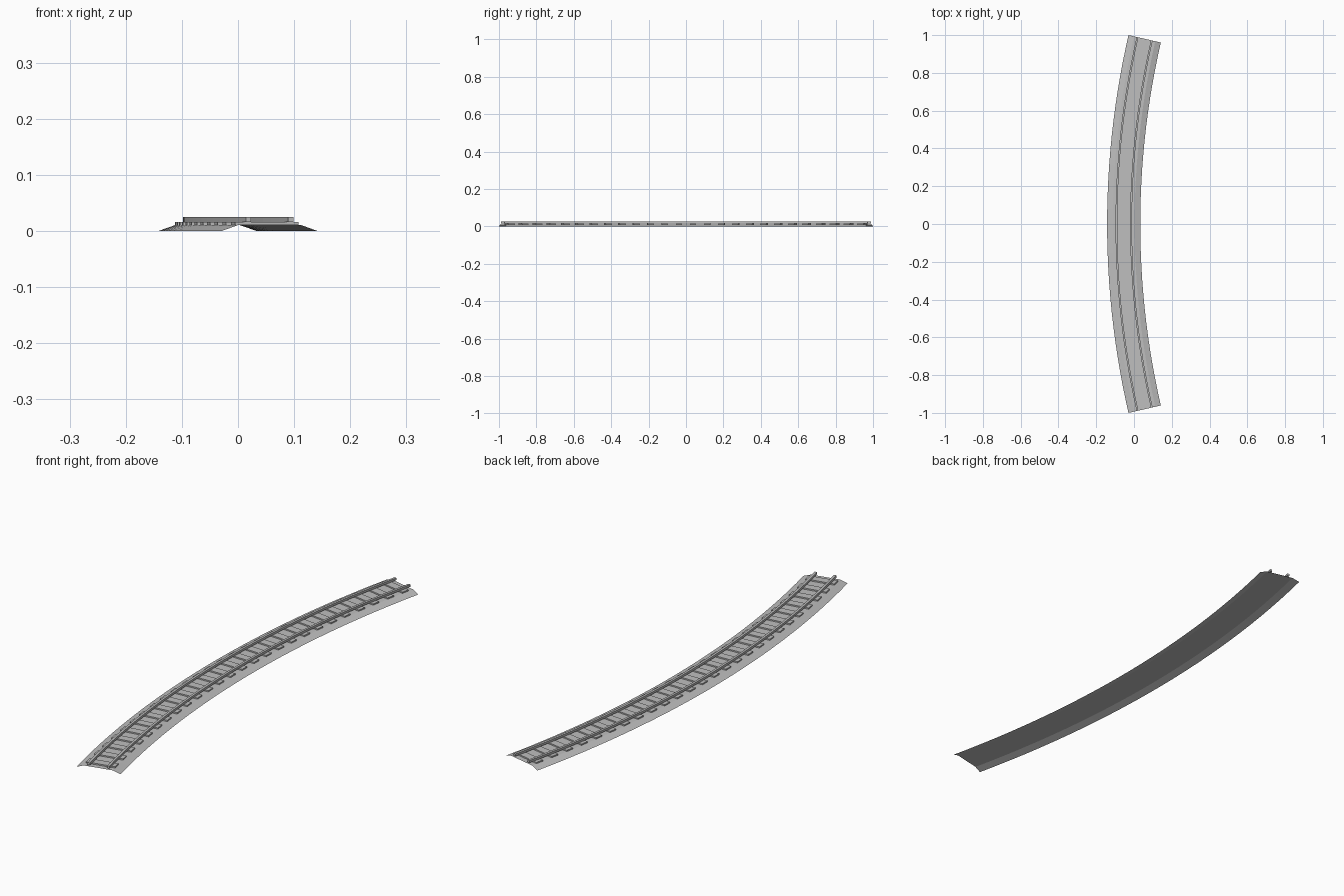
import bpy, bmesh, math

if "Cube" in bpy.data.objects:
    bpy.data.objects.remove(bpy.data.objects["Cube"])

# Curve of the track: arc in plan, centre far to the right
R = 4.392          # centreline radius
CX = 4.3375        # arc centre x
HALF = math.radians(12.9)
SEG = 26

grey = bpy.data.materials.new("track grey")
grey.diffuse_color = (0.52, 0.52, 0.52, 1)
grey.use_nodes = True
grey.node_tree.nodes["Principled BSDF"].inputs["Base Color"].default_value = grey.diffuse_color


def place(off, z, a):
    """Point at outward offset off from the centreline, at arc angle a."""
    r = R + off
    return (CX - r * math.cos(a), r * math.sin(a), z)


def finish(name, bm):
    me = bpy.data.meshes.new(name)
    bm.to_mesh(me)
    bm.free()
    me.materials.append(grey)
    ob = bpy.data.objects.new(name, me)
    bpy.context.collection.objects.link(ob)
    return ob


def sweep(bm, profile, a0, a1, steps, closed):
    """Sweep an (offset, z) profile along the arc."""
    rings = [[bm.verts.new(place(o, z, a0 + (a1 - a0) * i / steps)) for o, z in profile]
             for i in range(steps + 1)]
    n = len(profile)
    for p, q in zip(rings, rings[1:]):
        for j in range(n if closed else n - 1):
            k = (j + 1) % n
            bm.faces.new((p[j], q[j], q[k], p[k]))
    if closed:
        bm.faces.new(rings[0])
        bm.faces.new(rings[-1][::-1])
        bmesh.ops.recalc_face_normals(bm, faces=bm.faces)


def box(o, half, z0, z1):
    return [(o + half, z0), (o + half, z1), (o - half, z1), (o - half, z0)]


# Ballast bed: open sheet with sloped shoulders
W, S, H = 0.0878, 0.030, 0.0105
bm = bmesh.new()
sweep(bm, [(W, 0), (W - S, H), (S - W, H), (-W, 0)], -HALF, HALF, SEG, False)
bm.normal_update()
bm.faces.ensure_lookup_table()
if bm.faces[1].normal.z < 0:
    bmesh.ops.reverse_faces(bm, faces=bm.faces)
finish("ballast_bed", bm)

# Sleepers
N, WIDTH = 26, 0.032
bm = bmesh.new()
pitch = 2 * HALF / N
for i in range(N):
    a = -HALF + (i + 0.5) * pitch
    h = WIDTH / 2 / R
    sweep(bm, box(0, 0.058, H + 0.0002, 0.016), a - h, a + h, 1, True)
finish("sleepers", bm)

# Rails
for name, side in (("outer_rail", 1), ("inner_rail", -1)):
    bm = bmesh.new()
    sweep(bm, box(side * 0.0387, 0.0048, 0.016, 0.0252), -HALF, HALF, SEG, True)
    finish(name, bm)
